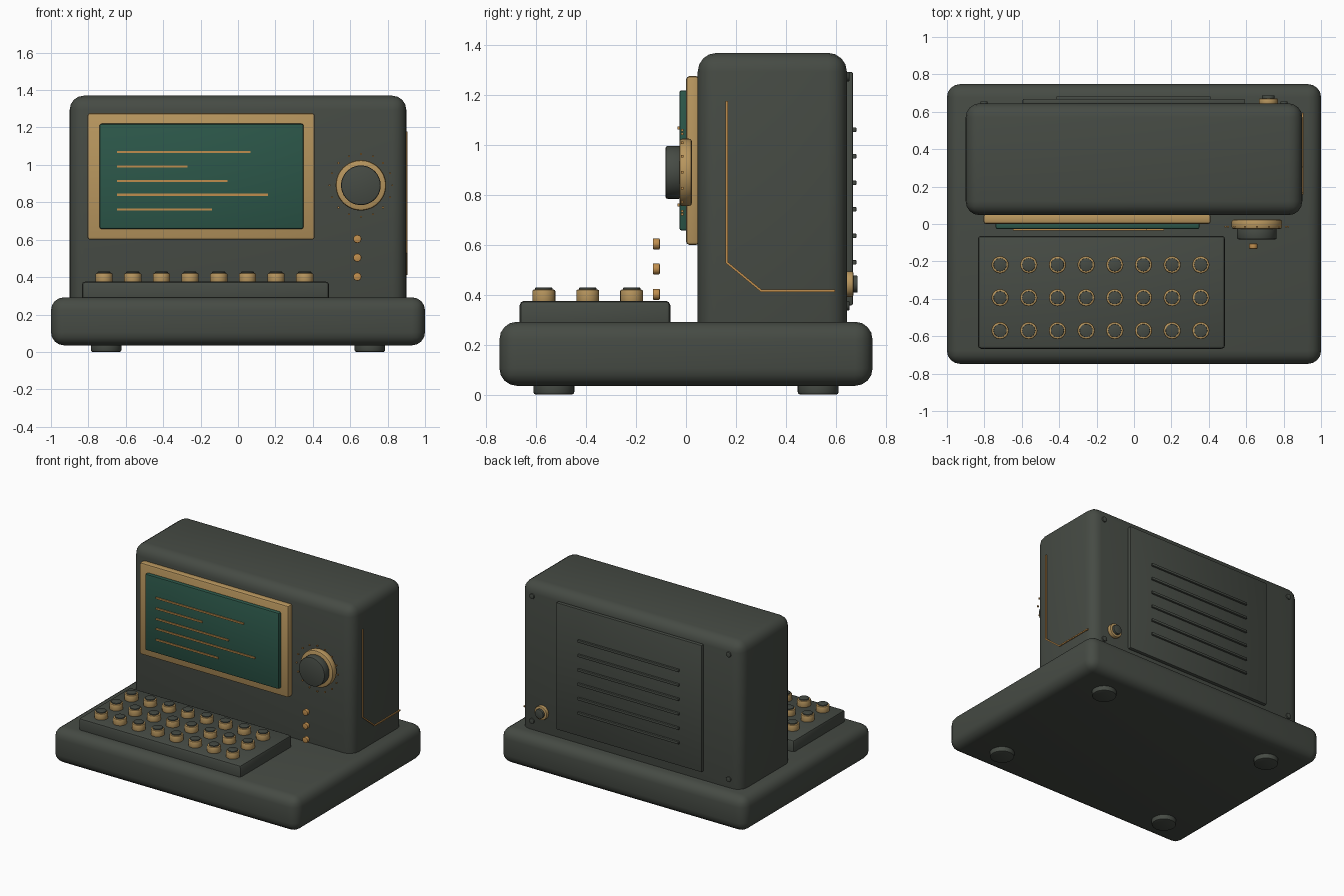
import bpy, bmesh, math
from mathutils import Vector

if "Cube" in bpy.data.objects:
    bpy.data.objects.remove(bpy.data.objects["Cube"])


def mat(name, rgb):
    m = bpy.data.materials.new(name)
    m.diffuse_color = (*rgb, 1)
    m.use_nodes = True
    m.node_tree.nodes["Principled BSDF"].inputs["Base Color"].default_value = m.diffuse_color
    return m


BODY = mat("dark grey green", (0.061, 0.070, 0.058))
BRASS = mat("brass", (0.479, 0.305, 0.112))
GREEN = mat("screen green", (0.025, 0.095, 0.067))
AMBER = mat("amber", (0.527, 0.270, 0.075))


def finish(name, bm, material, bevel=0, segs=2):
    bmesh.ops.recalc_face_normals(bm, faces=bm.faces)
    if bevel:
        sharp = [e for e in bm.edges if e.calc_face_angle(0) > math.radians(50)]
        bmesh.ops.bevel(bm, geom=sharp, offset=bevel, segments=segs,
                        profile=0.5, affect='EDGES', clamp_overlap=True)
    me = bpy.data.meshes.new(name)
    bm.to_mesh(me)
    bm.free()
    ob = bpy.data.objects.new(name, me)
    bpy.context.collection.objects.link(ob)
    me.materials.append(material)
    bpy.context.view_layer.objects.active = ob
    ob.select_set(True)
    bpy.ops.object.shade_smooth_by_angle(angle=math.radians(35))
    ob.select_set(False)
    return ob


def box(name, material, x, y, z, bevel=0, segs=2):
    """Box from (min, max) pairs."""
    bm = bmesh.new()
    bmesh.ops.create_cube(bm, size=1)
    for v in bm.verts:
        v.co = Vector([(a + b) / 2 + c * (b - a) for (a, b), c in zip((x, y, z), v.co)])
    return finish(name, bm, material, bevel, segs)


def disc(name, material, centre, r, lo, hi, axis='z', bevel=0, n=32):
    """Cylinder from lo to hi along y or z; centre gives the other two coordinates."""
    bm = bmesh.new()
    bmesh.ops.create_cone(bm, cap_ends=True, segments=n, radius1=r, radius2=r, depth=hi - lo)
    a, b = centre
    for v in bm.verts:
        px, py, pz = v.co
        along = pz + (lo + hi) / 2
        v.co = (a + px, b + py, along) if axis == 'z' else (a + px, along, b + py)
    return finish(name, bm, material, bevel, 2)


# Base slab and feet
box("base", BODY, (-1, 1), (-0.748, 0.748), (0.035, 0.292), 0.07, 4)
for sx in (-1, 1):
    for sy in (-1, 1):
        disc("foot", BODY, (sx * 0.705, sy * 0.53), 0.082, 0, 0.06, bevel=0.01)

# Upright housing, sunk into the base
box("housing", BODY, (-0.9, 0.9), (0.047, 0.645), (0.17, 1.37), 0.075, 4)

# Screen frame, screen and text-like lines
box("screen_frame", BRASS, (-0.805, 0.41), (0.0, 0.055), (0.6, 1.277), 0.014)
box("screen", GREEN, (-0.74, 0.35), (-0.027, 0.01), (0.658, 1.22), 0.01)
for z, x1 in ((1.069, 0.068), (0.991, -0.27), (0.914, -0.055), (0.841, 0.16), (0.761, -0.14)):
    box("screen_line", AMBER, (-0.647, x1), (-0.035, -0.026), (z - 0.006, z + 0.006))

# Dial: brass collar, dark knob, ring of tick marks
KX, KZ = 0.657, 0.891
disc("dial_collar", BRASS, (KX, KZ), 0.135, -0.027, 0.024, 'y', 0.012, 48)
disc("dial_knob", BODY, (KX, KZ), 0.106, -0.082, -0.02, 'y', 0.008, 48)
for i in range(16):
    a = i * math.tau / 16
    x, z = KX + 0.168 * math.cos(a), KZ + 0.168 * math.sin(a)
    box("dial_tick", AMBER, (x - 0.005, x + 0.005), (-0.02, -0.01), (z - 0.005, z + 0.005))

# Indicator lamps
for z in (0.402, 0.504, 0.604):
    disc("lamp", AMBER, (0.638, z), 0.022, -0.133, -0.105, 'y', 0.004, 16)

# Keyboard deck with three rows of eight keys
box("key_deck", BODY, (-0.835, 0.487), (-0.667, -0.063), (0.25, 0.376), 0.018)
for row in range(3):
    for col in range(8):
        c = (-0.716 + col * 0.1533, -0.57 + row * 0.176)
        disc("key_ring", BRASS, c, 0.046, 0.366, 0.421, bevel=0.007, n=24)
        disc("key_cap", BODY, c, 0.035, 0.41, 0.429, bevel=0.003, n=24)

# Trace inlaid on the right side, a bent strip
path = [Vector(p) for p in ((0.163, 1.178), (0.163, 0.53), (0.302, 0.416), (0.597, 0.416))]
bm = bmesh.new()
rings = []
for i, p in enumerate(path):
    d0 = (p - path[i - 1]).normalized() if i else (path[1] - p).normalized()
    d1 = (path[i + 1] - p).normalized() if i < len(path) - 1 else d0
    t = (d0 + d1).normalized()
    n = Vector((-t.y, t.x)) * 0.0045 / t.dot(d0)
    q, s = p + n, p - n
    rings.append([bm.verts.new(c) for c in ((0.897, *q), (0.907, *q), (0.907, *s), (0.897, *s))])
for a, b in zip(rings, rings[1:]):
    for k in range(4):
        bm.faces.new((a[k], a[(k + 1) % 4], b[(k + 1) % 4], b[k]))
bm.faces.new(rings[0])
bm.faces.new(rings[-1])
finish("side_trace", bm, AMBER)

# Back panel, vent bars, screws and socket
box("back_panel", BODY, (-0.595, 0.592), (0.635, 0.669), (0.358, 1.294), 0.006)
for i in range(6):
    z = 0.53 + i * 0.1064
    box("vent_bar", BODY, (-0.415, 0.41), (0.66, 0.683), (z - 0.009, z + 0.009), 0.003)
for x in (-0.802, 0.802):
    for z in (0.356, 1.275):
        disc("screw", BODY, (x, z), 0.019, 0.63, 0.655, 'y', 0.003, 16)
disc("socket_collar", BRASS, (0.718, 0.443), 0.051, 0.64, 0.671, 'y', 0.006, 32)
disc("socket_plug", BODY, (0.718, 0.443), 0.034, 0.66, 0.688, 'y', 0.004, 32)
